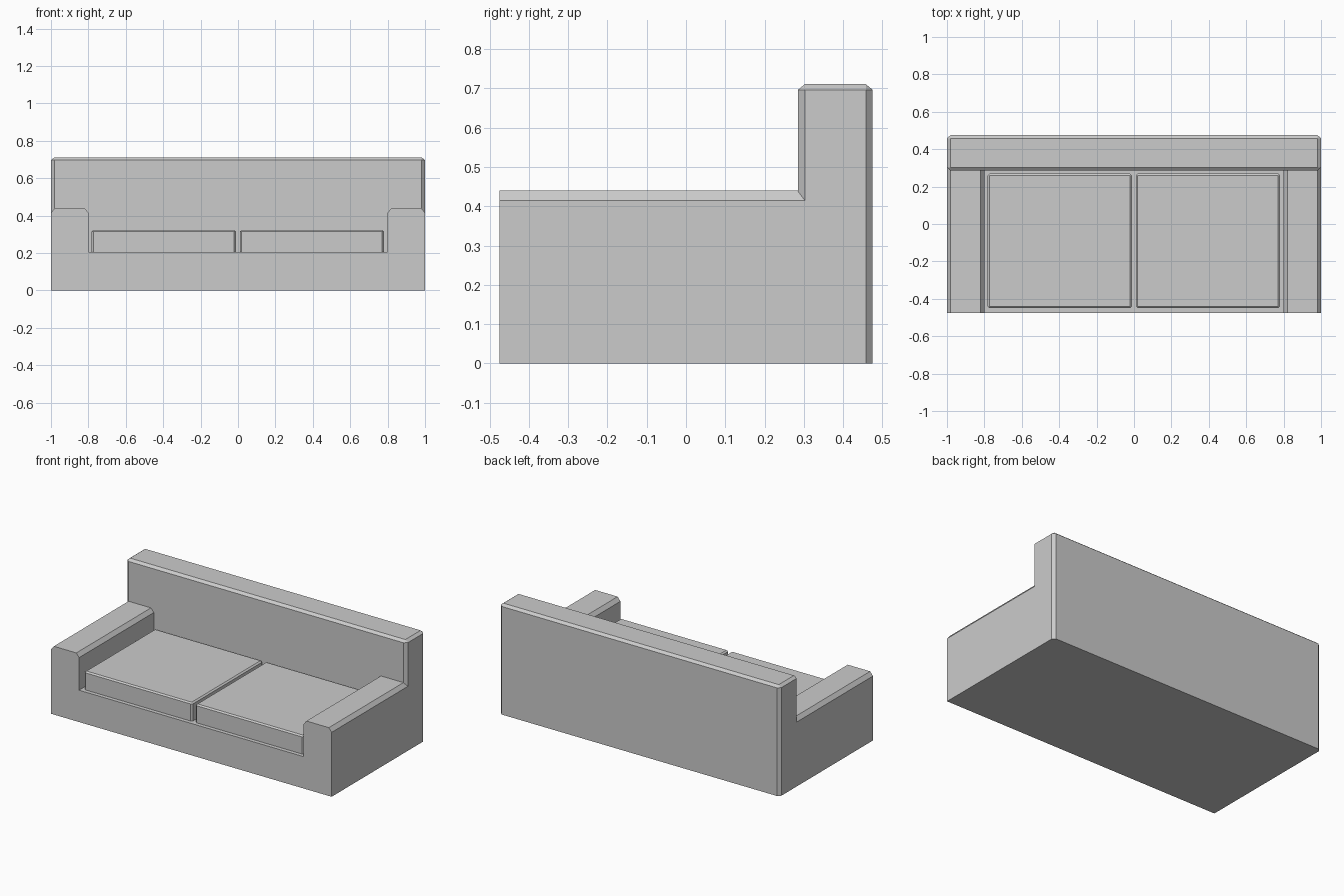
import bpy, bmesh
from mathutils import Vector

if "Cube" in bpy.data.objects:
    bpy.data.objects.remove(bpy.data.objects["Cube"])


def add_object(name, bm):
    bmesh.ops.recalc_face_normals(bm, faces=bm.faces)
    mesh = bpy.data.meshes.new(name)
    bm.to_mesh(mesh)
    bm.free()
    obj = bpy.data.objects.new(name, mesh)
    bpy.context.collection.objects.link(obj)
    return obj


def chamfered_block(name, lo, hi, chamfer):
    """Box with chamfered top and upright edges, flat bottom; chamfer is per axis."""
    lo, hi, c = Vector(lo), Vector(hi), Vector(chamfer)
    bm = bmesh.new()
    bmesh.ops.create_cube(bm, size=1)
    # bevel by one unit in a space where the chamfer is 1, then scale back
    for v in bm.verts:
        v.co = Vector(((lo[i] if v.co[i] < 0 else hi[i]) / c[i] for i in range(3)))
    bottom = lo.z / c.z
    edges = [e for e in bm.edges if max(v.co.z for v in e.verts) > bottom + 0.01]
    bmesh.ops.bevel(bm, geom=edges, offset=1, segments=1,
                    affect='EDGES', clamp_overlap=False)
    bmesh.ops.scale(bm, vec=c, verts=bm.verts)
    return add_object(name, bm)


# Base and both arms: one U-shaped profile swept front to back
half = [(0.8, 0.205), (0.8, 0.415), (0.82, 0.44), (0.98, 0.44), (1, 0.415), (1, 0)]
profile = half + [(-x, z) for x, z in reversed(half)]
bm = bmesh.new()
face = bm.faces.new([bm.verts.new((x, -0.475, z)) for x, z in profile])
swept = bmesh.ops.extrude_face_region(bm, geom=[face])["geom"]
bmesh.ops.translate(bm, vec=(0, 0.855, 0),
                    verts=[g for g in swept if isinstance(g, bmesh.types.BMVert)])
frame = add_object("sofa_frame", bm)

# Backrest, joined into the frame
back = chamfered_block("backrest", (-1, 0.285, 0), (1, 0.475, 0.711),
                       (0.0185, 0.0175, 0.0145))
union = frame.modifiers.new("join_backrest", 'BOOLEAN')
union.operation = 'UNION'
union.solver = 'EXACT'
union.object = back
bpy.context.view_layer.objects.active = frame
bpy.ops.object.modifier_apply(modifier=union.name)
bpy.data.objects.remove(back)

# Seat cushions
for side, x0, x1 in (("left", -0.782, -0.012), ("right", 0.01, 0.78)):
    chamfered_block(side + "_seat_cushion", (x0, -0.45, 0.205), (x1, 0.27, 0.323),
                    (0.01, 0.01, 0.008))
